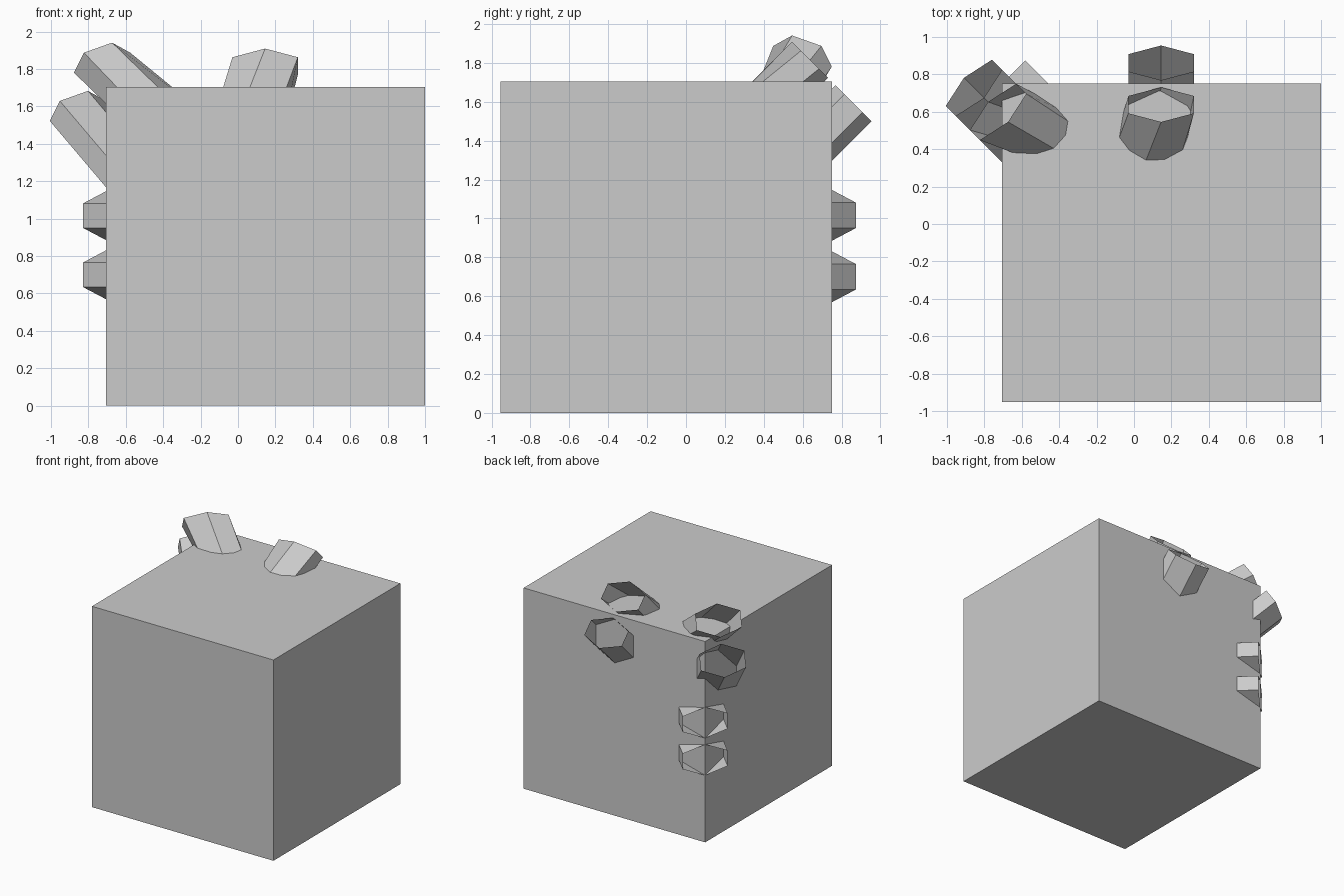
import bpy, bmesh, math
from mathutils import Vector

if "Cube" in bpy.data.objects:
    bpy.data.objects.remove(bpy.data.objects["Cube"])

LO = Vector((-0.705, -0.953, 0.0))
HI = Vector((1.0, 0.75, 1.705))

# Main block
bpy.ops.mesh.primitive_cube_add(size=1, location=(LO + HI) / 2)
block = bpy.context.object
block.name = "block"
block.scale = HI - LO
bpy.ops.object.transform_apply(location=False, rotation=False, scale=True)


def socket(name, center, n, up, shear=(0, 0), twist=0.0, taper=0.0, length=0.58):
    """Open six-sided tube: rim faces n, walls run back into the block."""
    n, up = Vector(n).normalized(), Vector(up).normalized()
    side = up.cross(n)
    bm = bmesh.new()
    rings = []
    for k in range(2):
        d = k * length
        ring = []
        for i in range(6):
            a = math.radians(60 * i)
            s, u = -0.202 * math.sin(a), 0.131 * math.cos(a)
            ds = shear[0] - twist * u + taper * s
            du = shear[1] + twist * s
            ring.append(bm.verts.new(Vector(center) + side * (s + ds * d)
                                     + up * (u + du * d) - n * d))
        rings.append(ring)
    for i in range(6):
        j = (i + 1) % 6
        bm.faces.new((rings[0][i], rings[1][i], rings[1][j], rings[0][j]))
    bmesh.ops.recalc_face_normals(bm, faces=bm.faces)
    # walls face away from the tube axis
    f = bm.faces[:][0]
    mid = sum((v.co for v in bm.verts), Vector()) / len(bm.verts)
    if f.normal.dot(f.calc_center_median() - mid) < 0:
        bmesh.ops.reverse_faces(bm, faces=bm.faces)
    me = bpy.data.meshes.new(name)
    bm.to_mesh(me)
    bm.free()
    bpy.context.collection.objects.link(bpy.data.objects.new(name, me))


def socket_pair(name, anchor, n, up, upper, lower):
    """Two sockets stacked along up, either side of the anchor point."""
    step = Vector(up).normalized() * 0.158
    socket(name + "_upper", Vector(anchor) + step, n, up, **upper)
    socket(name + "_lower", Vector(anchor) - step, n, up, **lower)


# Pair across the top back edge; its side axis is mirrored (points to -x)
socket_pair("back_edge_socket", (0.145, 0.75, 1.705), (0, 1, 1), (0, -1, 1),
            dict(shear=(-0.2, 0) if Vector((0, -1, 1)).cross(Vector((0, 1, 1))).x > 0 else (0.2, 0),
                 twist=0.6 if Vector((0, -1, 1)).cross(Vector((0, 1, 1))).x > 0 else -0.6),
            dict())

# Pair at the top back left corner
corner = Vector((LO.x, HI.y, HI.z))
sgn = 1 if Vector((1, -1, 2)).cross(Vector((-1, 1, 1))).x > 0 else -1
across = Vector((1, 1, 0)).normalized()
socket_pair("corner_socket", corner - across * 0.122, (-1, 1, 1), (1, -1, 2),
            dict(shear=(0.28 * sgn, -0.1), twist=0.6 * sgn, taper=-0.4),
            dict(shear=(0, -0.08)))

# Pair on the upright back left edge
socket_pair("side_edge_socket", (LO.x, HI.y, 0.858), (-1, 1, 0), (0, 0, 1),
            dict(), dict())
